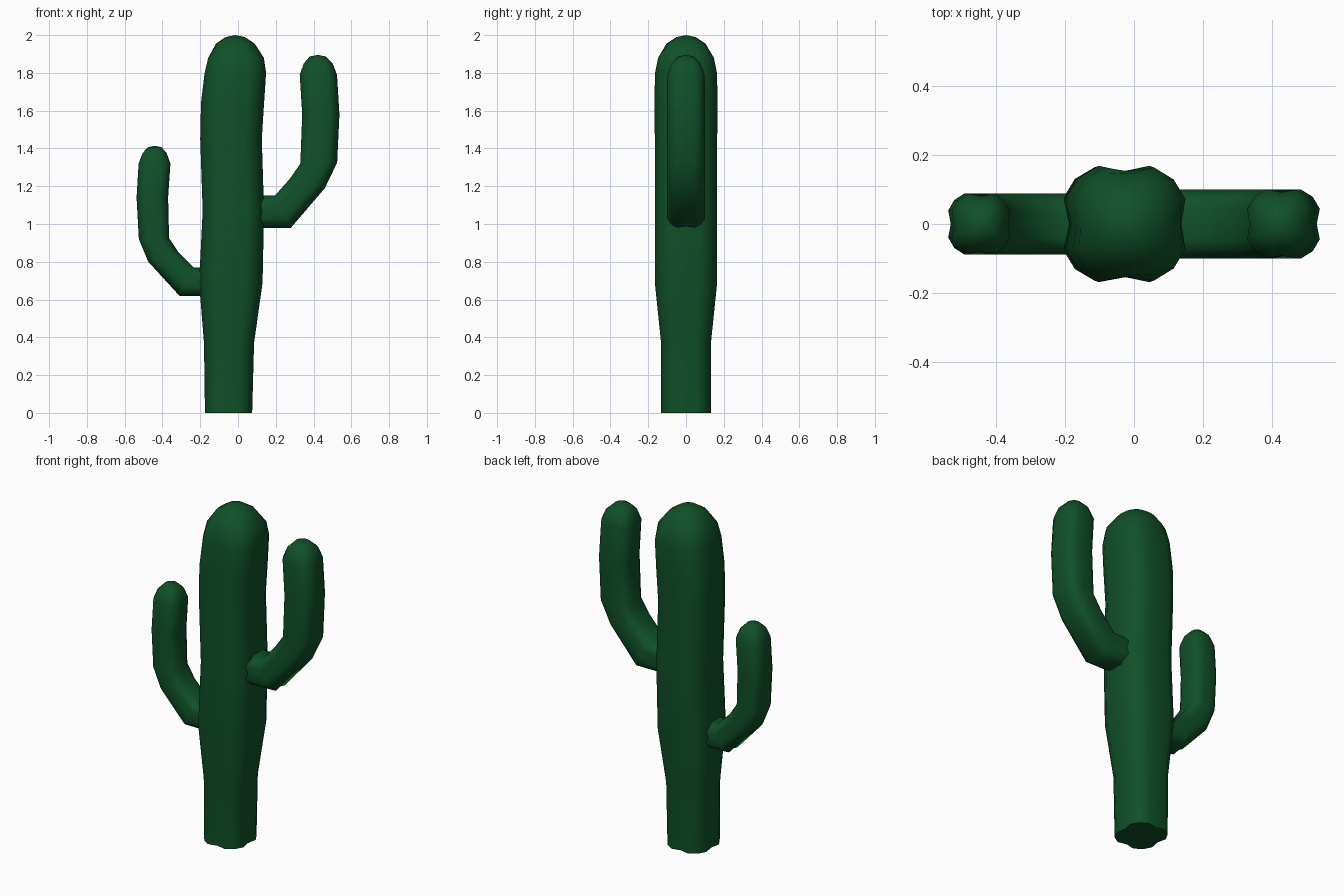
import bpy, bmesh, math
from mathutils import Vector

green = bpy.data.materials.new("cactus green")
green.diffuse_color = (0.005, 0.08, 0.022, 1)

# four-lobed rib section: one quarter, turned four times (notch + three lobe points)
QUARTER = [(0.91, 0.0), (1.0, 0.44), (0.79, 0.79), (0.44, 1.0)]


def section(fade):
    pts = []
    for k in range(4):
        c, s = round(math.cos(k * math.pi / 2)), round(math.sin(k * math.pi / 2))
        for u, v in QUARTER:
            x, y = u * c - v * s, u * s + v * c
            r = math.hypot(x, y)
            m = 1 - fade + fade / r          # fade towards a round ring in the domes
            pts.append((x * m, y * m))
    return pts


def stem(name, rings, tip):
    """rings: (x_left, z_left, x_right, z_right, half depth, fade)"""
    bm = bmesh.new()
    loops = []
    for xa, za, xb, zb, d, fade in rings:
        mid = Vector(((xa + xb) / 2, 0, (za + zb) / 2))
        half = Vector(((xb - xa) / 2, 0, (zb - za) / 2))
        loops.append([bm.verts.new(mid + half * u + Vector((0, d * v, 0)))
                      for u, v in section(fade)])
    n = len(loops[0])
    for a, b in zip(loops, loops[1:]):
        for i in range(n):
            j = (i + 1) % n
            bm.faces.new((a[i], a[j], b[j], b[i]))
    bm.faces.new(loops[0][::-1])
    top = bm.verts.new((tip[0], 0, tip[1]))
    for i in range(n):
        bm.faces.new((loops[-1][i], loops[-1][(i + 1) % n], top))
    bmesh.ops.recalc_face_normals(bm, faces=bm.faces)
    me = bpy.data.meshes.new(name)
    bm.to_mesh(me)
    bm.free()
    me.materials.append(green)
    ob = bpy.data.objects.new(name, me)
    bpy.context.collection.objects.link(ob)
    bpy.ops.object.select_all(action='DESELECT')
    ob.select_set(True)
    bpy.context.view_layer.objects.active = ob
    bpy.ops.object.shade_smooth_by_angle(angle=math.radians(55))


# trunk: left x, right x, height, half depth, fade
trunk = [(-0.175, 0.075, 0, 0.132, 0), (-0.18, 0.085, 0.37, 0.132, 0),
         (-0.206, 0.13, 0.69, 0.165, 0), (-0.187, 0.138, 1.07, 0.165, 0),
         (-0.2, 0.126, 1.45, 0.165, 0), (-0.196, 0.138, 1.64, 0.168, 0),
         (-0.178, 0.15, 1.8, 0.165, 0.1), (-0.163, 0.142, 1.88, 0.153, 0.4),
         (-0.118, 0.09, 1.955, 0.105, 0.8), (-0.065, 0.035, 1.99, 0.05, 1)]
stem("trunk", [(l, z, r, z, d, f) for l, r, z, d, f in trunk], (-0.015, 2.0))

# taller arm on the right
stem("right_arm", [
    (0.12, 1.15, 0.12, 0.98, 0.1, 0), (0.195, 1.15, 0.28, 0.98, 0.1, 0),
    (0.275, 1.24, 0.46, 1.19, 0.1, 0), (0.33, 1.32, 0.525, 1.325, 0.1, 0),
    (0.34, 1.58, 0.537, 1.58, 0.1, 0), (0.326, 1.79, 0.525, 1.79, 0.1, 0.1),
    (0.345, 1.85, 0.505, 1.85, 0.08, 0.5), (0.38, 1.887, 0.465, 1.887, 0.043, 1),
], (0.422, 1.895))

# shorter arm on the left
stem("left_arm", [
    (-0.185, 0.62, -0.185, 0.77, 0.088, 0), (-0.31, 0.62, -0.235, 0.77, 0.088, 0),
    (-0.475, 0.8, -0.315, 0.85, 0.088, 0), (-0.525, 0.92, -0.365, 0.925, 0.088, 0),
    (-0.537, 1.14, -0.37, 1.14, 0.088, 0), (-0.527, 1.32, -0.357, 1.32, 0.088, 0.1),
    (-0.508, 1.375, -0.375, 1.375, 0.069, 0.5), (-0.477, 1.407, -0.405, 1.407, 0.037, 1),
], (-0.441, 1.414))
